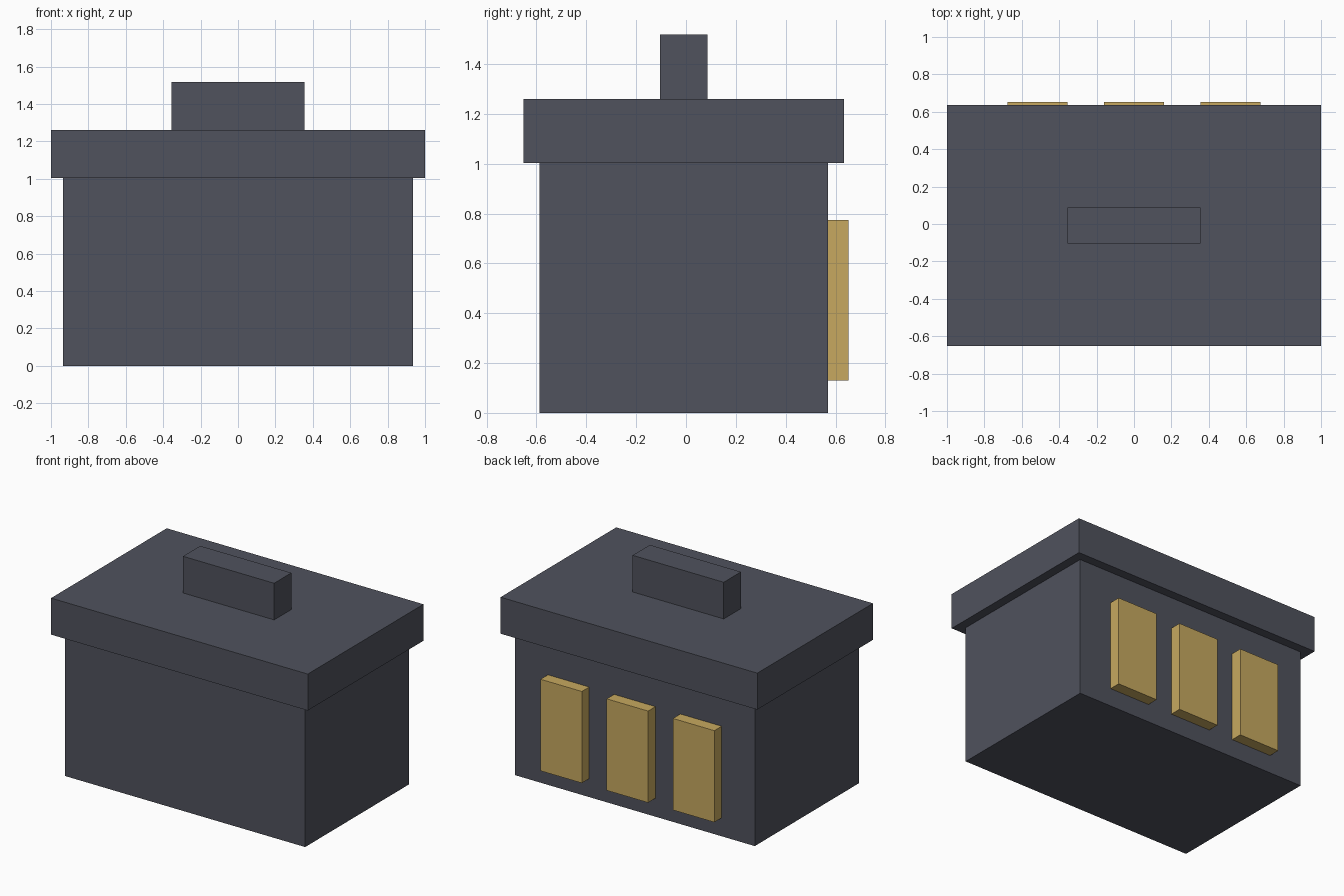
import bpy

if "Cube" in bpy.data.objects:
    bpy.data.objects.remove(bpy.data.objects["Cube"])


def material(name, rgb):
    mat = bpy.data.materials.new(name)
    mat.diffuse_color = (*rgb, 1.0)
    mat.use_nodes = True
    mat.node_tree.nodes["Principled BSDF"].inputs["Base Color"].default_value = mat.diffuse_color
    return mat


def box(name, xs, ys, zs, mat):
    """Axis-aligned box between the given limits."""
    limits = (xs, ys, zs)
    bpy.ops.mesh.primitive_cube_add(size=1, location=[(a + b) / 2 for a, b in limits])
    obj = bpy.context.object
    obj.name = name
    obj.scale = [b - a for a, b in limits]
    bpy.ops.object.transform_apply(location=False, rotation=False, scale=True)
    obj.data.materials.append(mat)
    return obj


slate = material("dark slate", (0.08, 0.085, 0.11))
gold = material("muted gold", (0.57, 0.395, 0.115))

# Main block, overhanging slab and top block
box("body", (-0.935, 0.935), (-0.588, 0.57), (0, 1.003), slate)
box("roof_slab", (-1, 1), (-0.652, 0.635), (1.003, 1.26), slate)
box("top_block", (-0.355, 0.355), (-0.105, 0.087), (1.26, 1.518), slate)

# Row of three raised panels on the back wall
for i in (-1, 0, 1):
    cx = i * 0.516
    box(f"back_panel_{i + 2}", (cx - 0.161, cx + 0.161), (0.57, 0.652), (0.13, 0.775), gold)
